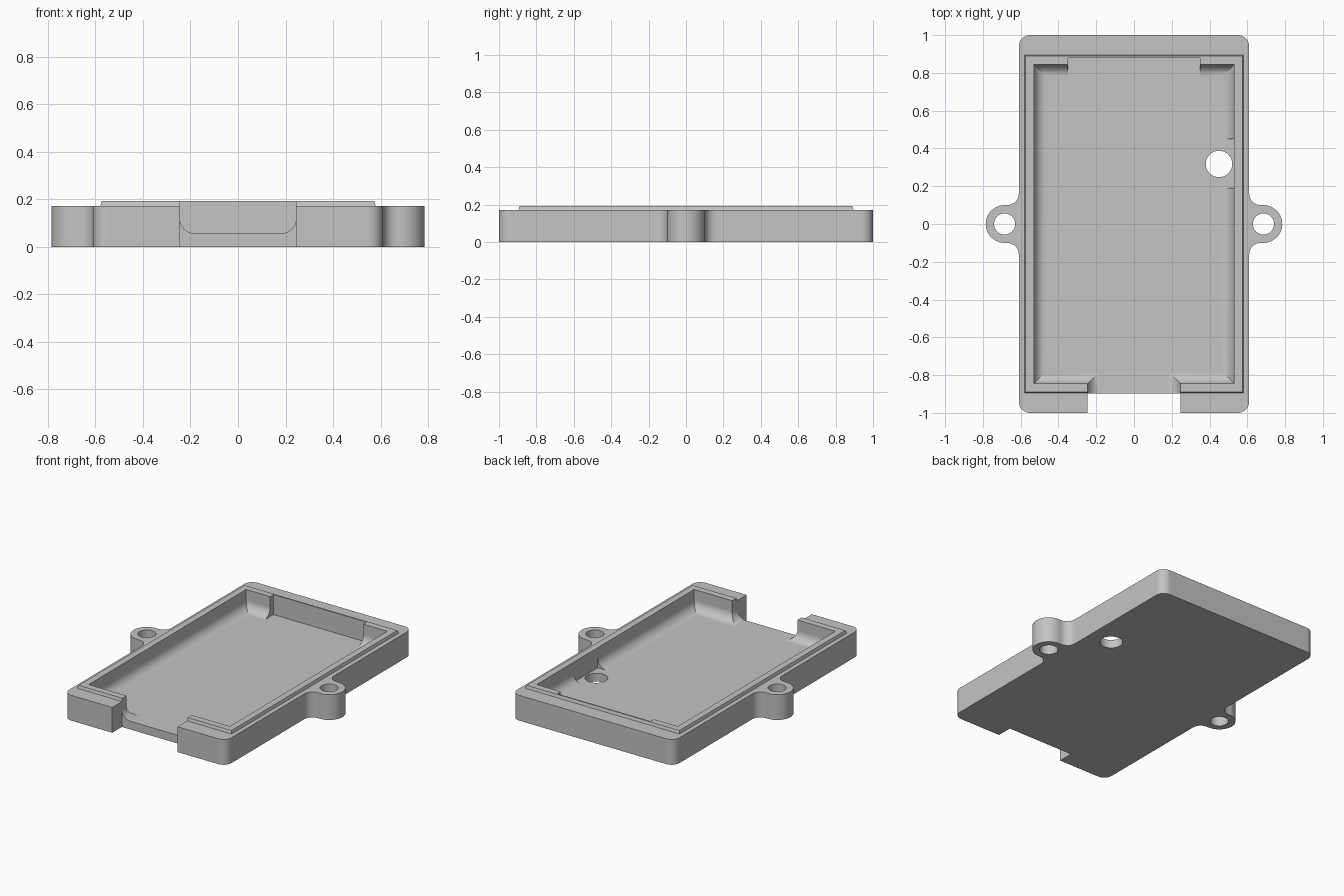
import bpy
import bmesh
from math import sin, cos, pi, radians

cube = bpy.data.objects.get("Cube")
if cube:
    bpy.data.objects.remove(cube, do_unlink=True)

# Main heights and sizes
BODY_TOP, LIP_TOP, FLOOR, ABOVE = 0.172, 0.192, 0.056, 0.3
CAV_X, CAV_Y, FILLET = 0.53, 0.845, 0.065

grey = bpy.data.materials.new("Grey plastic")
grey.use_nodes = True
colour = (0.55, 0.55, 0.55, 1)
grey.diffuse_color = colour
grey.node_tree.nodes["Principled BSDF"].inputs["Base Color"].default_value = colour


def loft(name, rings):
    """Closed solid through rings with equal point counts."""
    bm = bmesh.new()
    loops = [[bm.verts.new(p) for p in ring] for ring in rings]
    n = len(loops[0])
    for a, b in zip(loops, loops[1:]):
        for i in range(n):
            j = (i + 1) % n
            bm.faces.new((a[i], a[j], b[j], b[i]))
    bm.faces.new(loops[0][::-1])
    bm.faces.new(loops[-1])
    bmesh.ops.recalc_face_normals(bm, faces=bm.faces)
    mesh = bpy.data.meshes.new(name)
    bm.to_mesh(mesh)
    bm.free()
    mesh.materials.append(grey)
    obj = bpy.data.objects.new(name, mesh)
    bpy.context.collection.objects.link(obj)
    return obj


def arc(cx, cy, r, start, end, steps):
    angles = [radians(start + (end - start) * i / steps) for i in range(steps + 1)]
    return [(cx + r * cos(a), cy + r * sin(a)) for a in angles]


def rect(x0, x1, y0, y1, z):
    return [(x0, y0, z), (x1, y0, z), (x1, y1, z), (x0, y1, z)]


def prism(name, outline, z0, z1):
    return loft(name, [[(x, y, z) for x, y in outline] for z in (z0, z1)])


def box(name, x0, x1, y0, y1, z0, z1):
    return loft(name, [rect(x0, x1, y0, y1, z) for z in (z0, z1)])


def combine(target, tool, operation):
    mod = target.modifiers.new(tool.name, 'BOOLEAN')
    mod.operation, mod.solver, mod.object = operation, 'EXACT', tool
    bpy.context.view_layer.objects.active = target
    bpy.ops.object.modifier_apply(modifier=mod.name)
    bpy.data.objects.remove(tool, do_unlink=True)


# Outer shell: rounded rectangle with a filleted screw ear on each side
half = (arc(0.55, -0.94, 0.06, -90, 0, 8)
        + arc(0.67, -0.16, 0.06, 180, 90, 8)
        + arc(0.685, 0, 0.1, -90, 90, 24)
        + arc(0.67, 0.16, 0.06, 270, 180, 8)
        + arc(0.55, 0.94, 0.06, 0, 90, 8))
case = prism("case_half", half + [(-x, -y) for x, y in half], 0, BODY_TOP)

# Tapered locating lip
lip = loft("lip", [rect(-x, x, -y, y, z) for x, y, z in
                   ((0.585, 0.901, BODY_TOP - 0.02), (0.574, 0.89, LIP_TOP))])
combine(case, lip, 'UNION')

# Cavity with rounded floor edges and sharp upright corners
rings = []
for i in range(11):
    a = pi / 2 * i / 10
    d = FILLET * (1 - sin(a))
    z = FLOOR + FILLET * (1 - cos(a))
    rings.append(rect(d - CAV_X, CAV_X - d, d - CAV_Y, CAV_Y - d, z))
rings.append(rect(-CAV_X, CAV_X, -CAV_Y, CAV_Y, ABOVE))
combine(case, loft("cavity", rings), 'DIFFERENCE')

# Clearance pockets at the back wall and beside the floor hole
combine(case, box("back_pocket", -0.35, 0.35, 0.6, 0.88, FLOOR, ABOVE), 'DIFFERENCE')
combine(case, box("side_pocket", 0.35, CAV_X, 0.19, 0.45, FLOOR, ABOVE), 'DIFFERENCE')

# Front opening: rounded channel over the floor, full cut ahead of it
W = 0.245
channel = (arc(FILLET - W, FLOOR + FILLET, FILLET, 180, 270, 10)
           + arc(W - FILLET, FLOOR + FILLET, FILLET, 270, 360, 10)
           + [(W, ABOVE), (-W, ABOVE)])
combine(case, loft("channel", [[(x, y, z) for x, z in channel] for y in (-1.1, -0.7)]),
        'DIFFERENCE')
combine(case, box("front_notch", -W, W, -1.2, -0.897, -0.1, ABOVE + 0.1), 'DIFFERENCE')

# Through holes: two screw ears and one in the floor
for x, y, r in ((-0.685, 0, 0.056), (0.685, 0, 0.056), (0.45, 0.318, 0.07)):
    hole = prism("hole", arc(x, y, r, 0, 352.5, 47), -0.1, ABOVE)
    combine(case, hole, 'DIFFERENCE')

# Smooth rounded walls, keep flats flat
bpy.ops.object.select_all(action='DESELECT')
case.select_set(True)
bpy.context.view_layer.objects.active = case
bpy.ops.object.shade_smooth_by_angle(angle=radians(25))
weighted = case.modifiers.new("Flat faces", 'WEIGHTED_NORMAL')
weighted.keep_sharp = True
